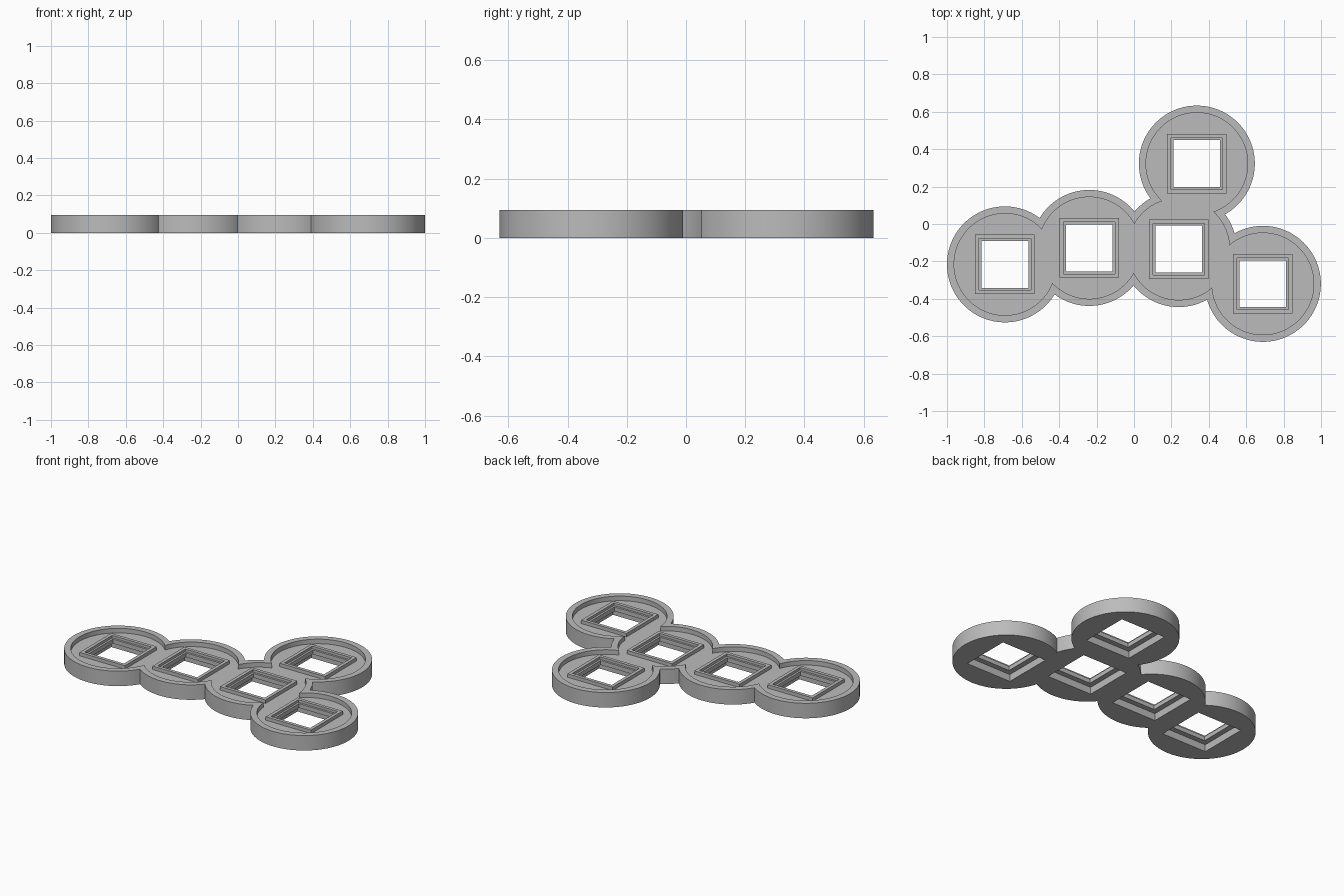
import bpy, math

cube = bpy.data.objects.get("Cube")
if cube:
    bpy.data.objects.remove(cube, do_unlink=True)

CENTRES = [(-0.69, -0.216), (-0.239, -0.128), (0.239, -0.134), (0.689, -0.32), (0.336, 0.323)]
HEIGHT, FLOOR, FRAME_TOP = 0.095, 0.066, 0.088
LEDGE, POCKET = 0.072, 0.045

grey = bpy.data.materials.new("plain_grey")
grey.use_nodes = True
grey.diffuse_color = (0.5, 0.5, 0.5, 1)
grey.node_tree.nodes["Principled BSDF"].inputs["Base Color"].default_value = (0.5, 0.5, 0.5, 1)


def disc(name, c, radius, z0, z1):
    bpy.ops.mesh.primitive_cylinder_add(vertices=128, radius=radius, depth=z1 - z0,
                                        location=(*c, (z0 + z1) / 2))
    bpy.context.object.name = name
    return bpy.context.object


def block(name, c, side, z0, z1):
    bpy.ops.mesh.primitive_cube_add(size=1, location=(*c, (z0 + z1) / 2))
    ob = bpy.context.object
    ob.name = name
    ob.scale = (side, side, z1 - z0)
    bpy.ops.object.transform_apply(location=False, rotation=False, scale=True)
    return ob


def combine(target, tool, operation):
    mod = target.modifiers.new(operation.title(), 'BOOLEAN')
    mod.object, mod.operation, mod.solver = tool, operation, 'EXACT'
    bpy.context.view_layer.objects.active = target
    bpy.ops.object.modifier_apply(modifier=mod.name)
    bpy.data.objects.remove(tool, do_unlink=True)


# Chain of overlapping round trays
body = disc("linked_round_trays", CENTRES[0], 0.31, 0, HEIGHT)
for c in CENTRES[1:]:
    combine(body, disc("tray", c, 0.31, 0, HEIGHT), 'UNION')

# Shallow recess that runs through all trays
for c in CENTRES:
    combine(body, disc("recess", c, 0.272, FLOOR, 0.2), 'DIFFERENCE')

# Raised square frames, stepped openings and wider pockets underneath
for c in CENTRES:
    combine(body, block("frame", c, 0.318, 0.05, FRAME_TOP), 'UNION')
    combine(body, block("upper_step", c, 0.276, LEDGE, 0.2), 'DIFFERENCE')
    combine(body, block("opening", c, 0.25, -0.1, 0.2), 'DIFFERENCE')
    combine(body, block("lower_pocket", c, 0.318, -0.1, POCKET), 'DIFFERENCE')

body.data.materials.clear()
body.data.materials.append(grey)
bpy.ops.object.select_all(action='DESELECT')
body.select_set(True)
bpy.context.view_layer.objects.active = body
bpy.ops.object.shade_smooth_by_angle(angle=math.radians(30))
